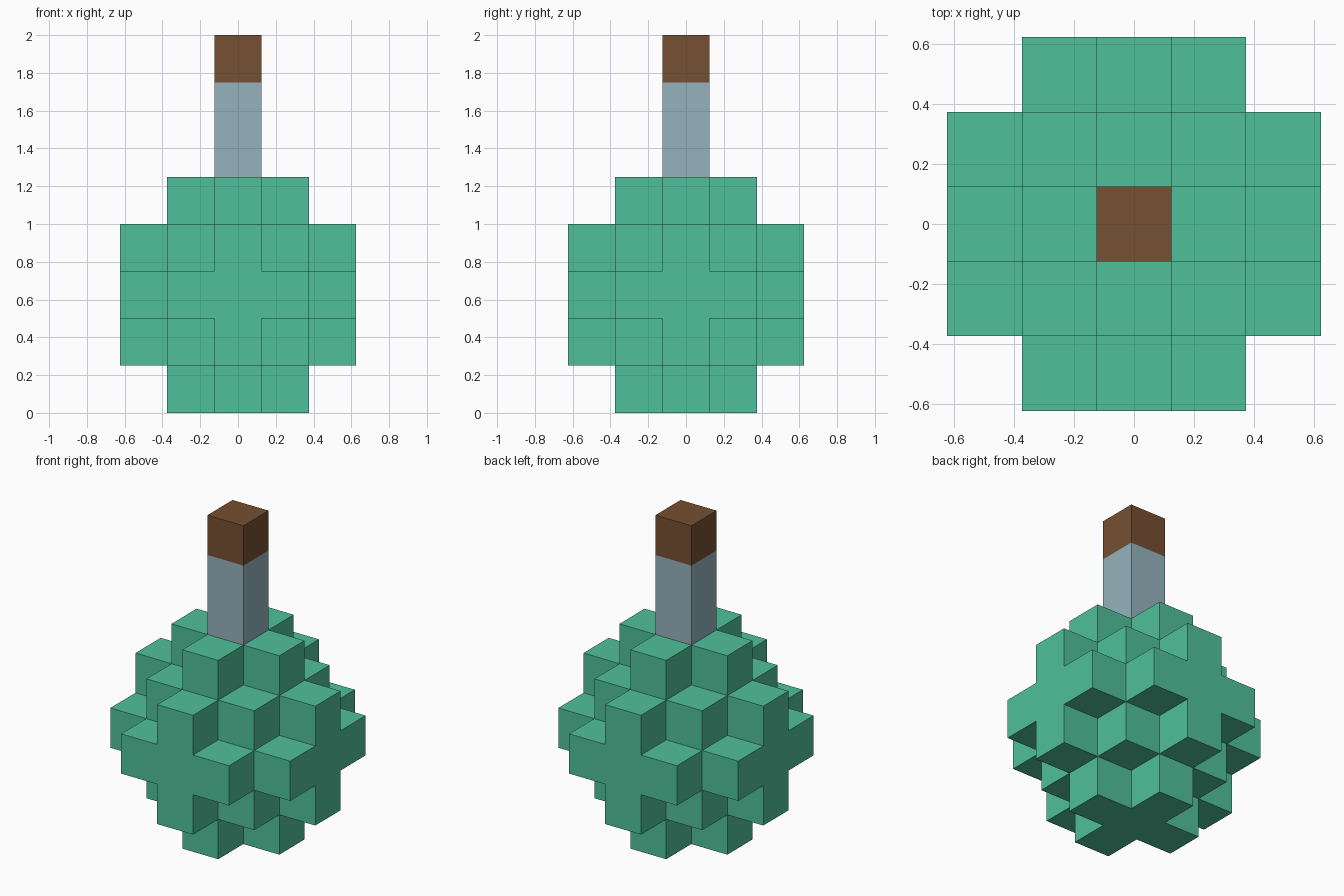
import bpy, bmesh, math
from mathutils import Vector
from itertools import product

cube = bpy.data.objects.get("Cube")
if cube:
    bpy.data.objects.remove(cube, do_unlink=True)

CELL = 0.25          # edge length of one block
CENTRE_Z = 0.625     # height of the round body's centre


def material(name, rgb):
    m = bpy.data.materials.new(name)
    m.use_nodes = True
    m.diffuse_color = (*rgb, 1)
    bsdf = m.node_tree.nodes["Principled BSDF"]
    bsdf.inputs["Base Color"].default_value = (*rgb, 1)
    bsdf.inputs["Roughness"].default_value = 0.8
    return m


def block_part(name, cells, solid, mat):
    """Skin a set of grid blocks, keeping only faces open to the air."""
    bm = bmesh.new()
    for cell in cells:
        for axis, sign in product(range(3), (-1, 1)):
            n = Vector((0, 0, 0))
            n[axis] = sign
            if tuple(int(c + d) for c, d in zip(cell, n)) in solid:
                continue
            u = Vector((0, 0, 0))
            u[(axis + 1) % 3] = 1
            v = n.cross(u)
            mid = Vector(cell) + n / 2
            ring = [mid + (u * a + v * b) / 2
                    for a, b in ((-1, -1), (1, -1), (1, 1), (-1, 1))]
            bm.faces.new([bm.verts.new(p * CELL + Vector((0, 0, CENTRE_Z)))
                          for p in ring])
    # Weld the blocks and merge flat neighbours into single faces
    bmesh.ops.remove_doubles(bm, verts=bm.verts, dist=0.001)
    bmesh.ops.dissolve_limit(bm, angle_limit=math.radians(1),
                             verts=bm.verts, edges=bm.edges)
    mesh = bpy.data.meshes.new(name)
    bm.to_mesh(mesh)
    bm.free()
    mesh.materials.append(mat)
    obj = bpy.data.objects.new(name, mesh)
    bpy.context.collection.objects.link(obj)
    return obj


# Round body: blocks within a small sphere; neck and cork stacked on top
body = {c for c in product(range(-2, 3), repeat=3) if sum(i * i for i in c) <= 5}
neck = {(0, 0, 3), (0, 0, 4)}
cork = {(0, 0, 5)}
solid = body | neck | cork

block_part("flask_body", body, solid, material("green liquid", (0.080, 0.527, 0.328)))
block_part("flask_neck", neck, solid, material("pale blue glass", (0.300, 0.456, 0.515)))
block_part("cork", cork, solid, material("brown cork", (0.181, 0.080, 0.032)))
